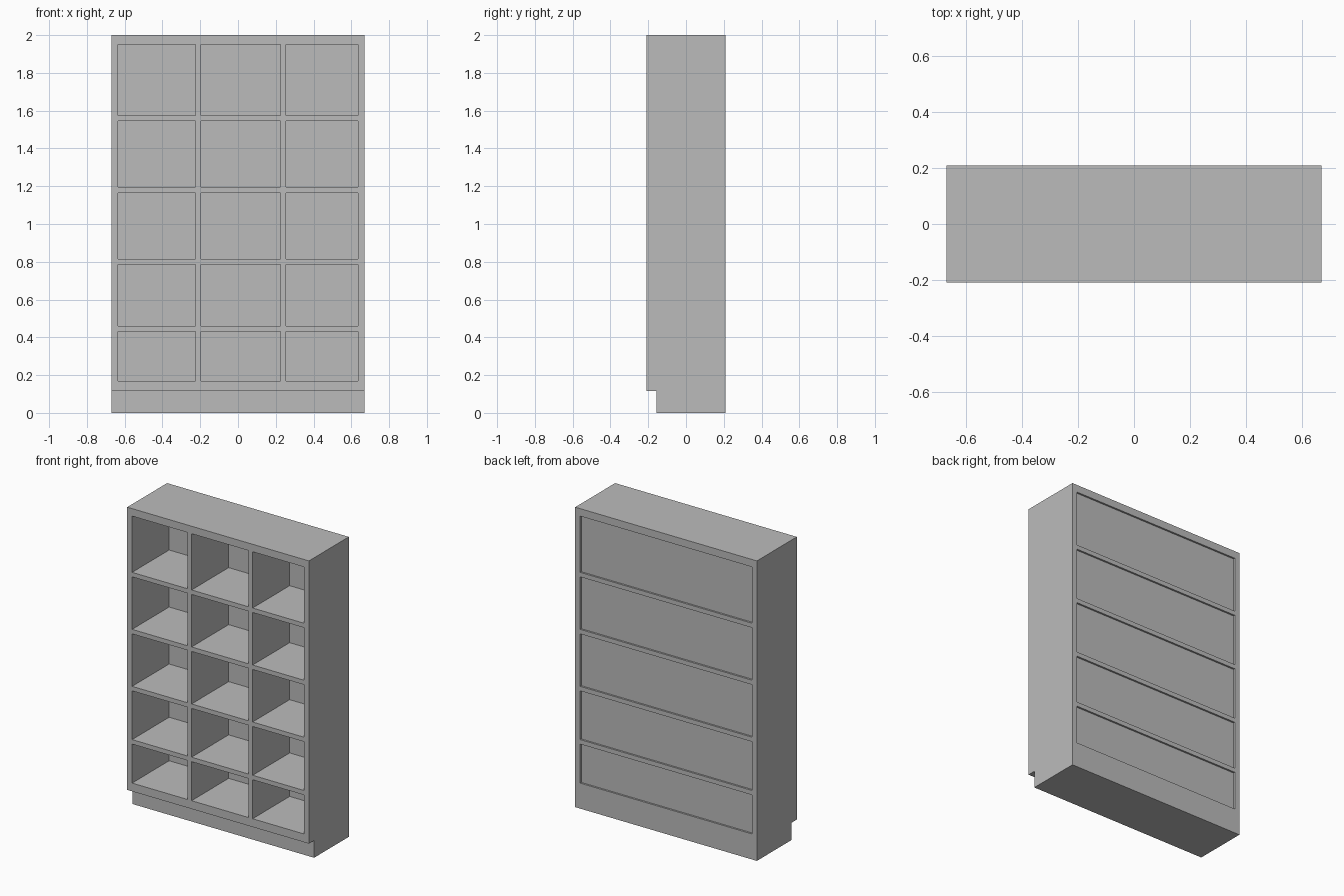
import bpy
from mathutils import Vector

cube = bpy.data.objects.get("Cube")
if cube:
    bpy.data.objects.remove(cube, do_unlink=True)

# One plain grey finish
grey = bpy.data.materials.new("plain_grey")
grey.use_nodes = True
colour = (0.5, 0.5, 0.5, 1.0)
grey.diffuse_color = colour
grey.node_tree.nodes["Principled BSDF"].inputs["Base Color"].default_value = colour


def box(name, low, high):
    """Add a box spanning two opposite corners."""
    low, high = Vector(low), Vector(high)
    bpy.ops.mesh.primitive_cube_add(size=1, location=(low + high) / 2)
    obj = bpy.context.object
    obj.name = name
    obj.scale = high - low
    bpy.ops.object.transform_apply(location=False, rotation=False, scale=True)
    obj.data.materials.append(grey)
    return obj


W, D, H = 0.67, 0.21, 2.0             # half width, half depth, height
INNER = 0.634                         # half width between the sides
KICK_H, KICK_Y = 0.115, -0.155        # recessed plinth
PANEL_FRONT, PANEL_BACK = 0.18, 0.198

# Clear openings, as (start, end)
rows = [(0.17, 0.43), (0.46, 0.785), (0.815, 1.165), (1.195, 1.545), (1.575, 1.95)]
columns = [(-INNER, -0.225), (-0.195, 0.225), (0.255, INNER)]

# Plinth set back at the front
box("plinth", (-W, KICK_Y, 0), (W, D, KICK_H))

# Sides
for name, sign in (("left_side", 1), ("right_side", -1)):
    a, b = sorted((sign * INNER, sign * W))
    box(name, (a, -D, KICK_H), (b, D, H))

# Bottom, shelves and top fill the gaps between the rows
levels = [KICK_H] + [z for row in rows for z in row] + [H]
names = ["bottom_board"] + [f"shelf_{i}" for i in range(1, len(rows))] + ["top_board"]
for name, z0, z1 in zip(names, levels[::2], levels[1::2]):
    box(name, (-INNER, -D, z0), (INNER, D, z1))

# Upright dividers and recessed back panel in each row
for r, (z0, z1) in enumerate(rows, 1):
    box(f"back_panel_{r}", (-INNER, PANEL_FRONT, z0), (INNER, PANEL_BACK, z1))
    for c in range(len(columns) - 1):
        box(f"divider_{r}_{c + 1}", (columns[c][1], -D, z0),
            (columns[c + 1][0], PANEL_FRONT, z1))
